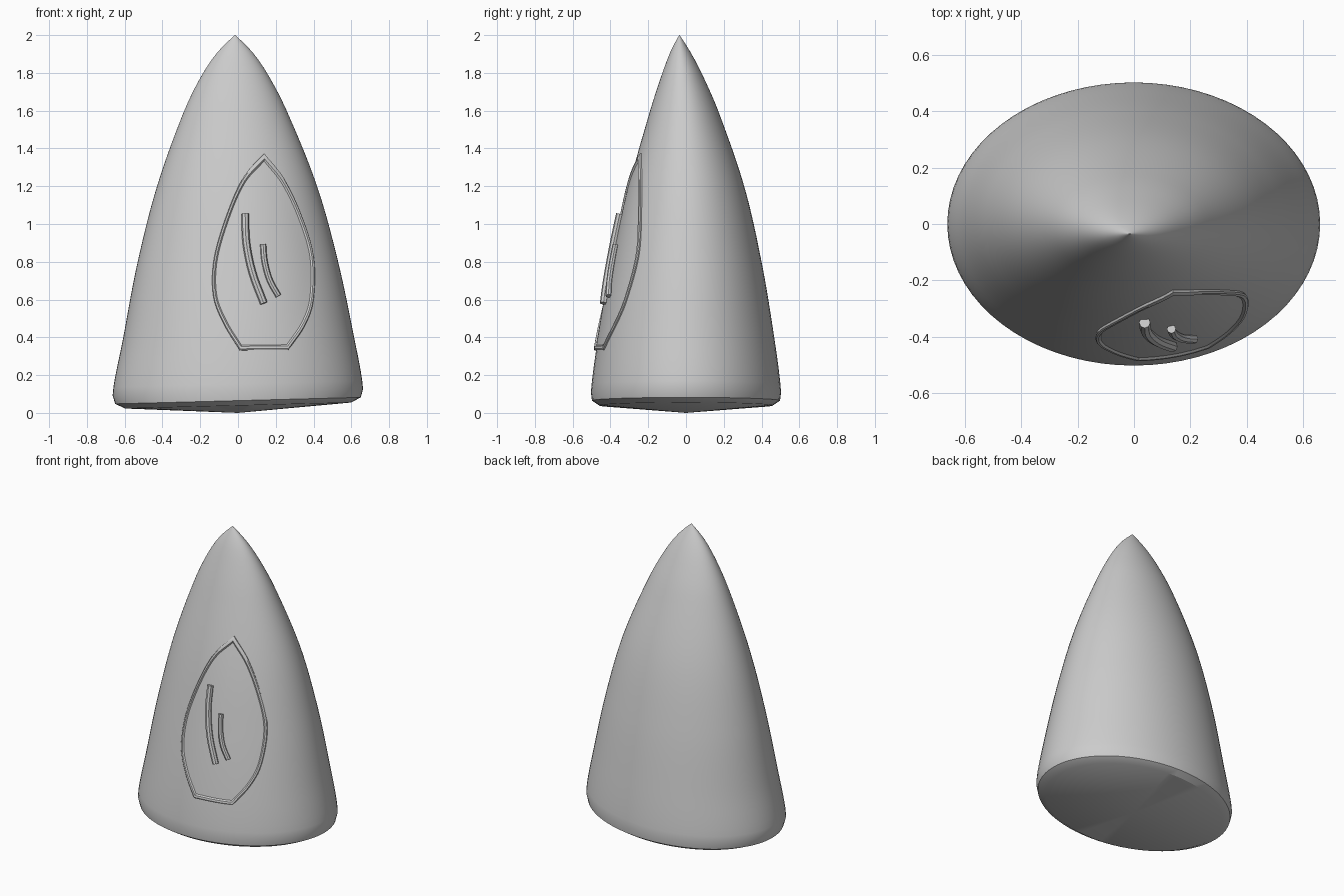
import bpy, bmesh, math
from mathutils import Vector

old = bpy.data.objects.get("Cube")
if old:
    bpy.data.objects.remove(old, do_unlink=True)


def make_material(name, value):
    mat = bpy.data.materials.new(name)
    mat.use_nodes = True
    color = (value, value, value, 1)
    mat.diffuse_color = color
    mat.node_tree.nodes["Principled BSDF"].inputs["Base Color"].default_value = color
    return mat


GREY = make_material("plain grey", 0.6)

# Body outline: height, then left, right, front and back extents
PROFILE = [
    (0.065, -0.65, 0.65, -0.498, 0.498), (0.12, -0.664, 0.662, -0.503, 0.503),
    (0.4, -0.61, 0.612, -0.465, 0.467), (0.8, -0.533, 0.528, -0.39, 0.4),
    (1.2, -0.43, 0.417, -0.302, 0.308), (1.6, -0.285, 0.257, -0.19, 0.17),
    (1.8, -0.185, 0.153, -0.125, 0.082), (1.92, -0.1, 0.068, -0.079, 0.018),
    (2.0, -0.017, -0.015, -0.036, -0.034),
]


def slope(i, k):
    a, b = PROFILE[max(i - 1, 0)], PROFILE[min(i + 1, len(PROFILE) - 1)]
    return (b[k] - a[k]) / (b[0] - a[0])


def section(z):
    """Centre and radii of the oval cross-section at height z."""
    i = max(j for j in range(len(PROFILE) - 1) if j == 0 or PROFILE[j][0] <= z)
    p, q = PROFILE[i], PROFILE[i + 1]
    h = q[0] - p[0]
    t = (z - p[0]) / h
    s = t * t * (3 - 2 * t)
    l, r, f, b = [p[k] * (1 - s) + q[k] * s
                  + h * t * (1 - t) * ((1 - t) * slope(i, k) - t * slope(i + 1, k))
                  for k in range(1, 5)]
    return (l + r) / 2, (r - l) / 2, (f + b) / 2, (b - f) / 2


def front_point(x, z, lift):
    """Point on the front of the body, lifted along its normal."""
    cx, rx, cy, ry = section(z)
    u = max(-0.98, min(0.98, (x - cx) / rx))
    y = cy - ry * math.sqrt(1 - u * u)
    normal = Vector((u / rx, (y - cy) / ry ** 2, 0.3)).normalized()
    return Vector((x, y, z)) + normal * lift


def finish(name, bm, angle):
    bmesh.ops.recalc_face_normals(bm, faces=bm.faces)
    mesh = bpy.data.meshes.new(name)
    bm.to_mesh(mesh)
    bm.free()
    mesh.materials.append(GREY)
    obj = bpy.data.objects.new(name, mesh)
    bpy.context.collection.objects.link(obj)
    bpy.ops.object.select_all(action="DESELECT")
    obj.select_set(True)
    bpy.context.view_layer.objects.active = obj
    bpy.ops.object.shade_smooth_by_angle(angle=math.radians(angle))
    return obj


def loft(bm, rings, start=None, end=None):
    """Bridge closed rings of points; cap each end with a fan to a point."""
    loops = [[bm.verts.new(p) for p in ring] for ring in rings]
    n = len(loops[0])
    for a, b in zip(loops, loops[1:]):
        for i in range(n):
            j = (i + 1) % n
            bm.faces.new((a[i], a[j], b[j], b[i]))
    for point, loop in ((start, loops[0]), (end, loops[-1])):
        if point is not None:
            tip = bm.verts.new(point)
            for i in range(n):
                bm.faces.new((loop[i], loop[(i + 1) % n], tip))


# Pointed oval body with a slightly tilted, shallow convex base
SIDES = 72


def oval(z, scale=1.0, drop=0.0):
    cx, rx, cy, ry = section(z)
    ring = []
    for i in range(SIDES):
        a = math.tau * i / SIDES
        x = cx + rx * scale * math.cos(a)
        tilt = 0.018 * x / 0.66 * (1 - z / 2)
        ring.append((x, cy + ry * scale * math.sin(a), z - drop + tilt))
    return ring


low = PROFILE[0][0]
heights = [low + (2 - low) * (i / 44) for i in range(45)]
bm = bmesh.new()
loft(bm, [oval(low, 0.92, 0.026)] + [oval(z) for z in heights],
     start=(0, 0, 0), end=(-0.016, -0.035, 2.0))
finish("body", bm, 28)


# Teardrop panel that follows the body, with a raised rim
def smooth_path(points, steps):
    """Catmull-Rom path through (x, z) points."""
    pts = [Vector(p) for p in points]
    pts = [2 * pts[0] - pts[1]] + pts + [2 * pts[-1] - pts[-2]]
    path = []
    for a, b, c, d in zip(pts, pts[1:], pts[2:], pts[3:]):
        for k in range(steps):
            t = k / steps
            path.append(b + (c - a) * t / 2 + (2 * a - 5 * b + 4 * c - d) * t * t / 2
                        + (3 * b - a - 3 * c + d) * t ** 3 / 2)
    return path + [pts[-2]]


right_edge = smooth_path([(0.137, 1.372), (0.24, 1.24), (0.33, 1.05), (0.395, 0.83),
                          (0.395, 0.6), (0.35, 0.46), (0.265, 0.333)], 6)
left_edge = smooth_path([(0.01, 0.33), (-0.075, 0.47), (-0.13, 0.62), (-0.125, 0.82),
                         (-0.055, 1.06), (0.03, 1.25), (0.137, 1.372)], 6)
bottom_edge = [Vector((0.265 - 0.255 * k / 5, 0.332)) for k in range(1, 5)]
outline = right_edge + bottom_edge + left_edge[:-1]
middle = Vector((0.137, 0.76))

bm = bmesh.new()
rings = []
for scale, lift in ((1.0, -0.01), (1.0, 0.009), (0.985, 0.013), (0.955, 0.012),
                    (0.935, 0.004), (0.8, 0.004), (0.6, 0.004), (0.4, 0.004), (0.2, 0.004)):
    ring = [middle + (p - middle) * scale for p in outline]
    rings.append([front_point(p.x, p.y, lift) for p in ring])
loft(bm, rings, end=front_point(middle.x, middle.y, 0.004))
finish("teardrop_panel", bm, 35)


# Two curved bars lying on the panel
def bar(name, points, radius):
    path = [front_point(p.x, p.y, 0.015) for p in smooth_path(points, 4)]
    rings = []
    for i, p in enumerate(path):
        along = (path[min(i + 1, len(path) - 1)] - path[max(i - 1, 0)]).normalized()
        side = along.cross(Vector((0, -1, 0))).normalized()
        out = side.cross(along)
        rings.append([p + radius * (side * math.cos(a) + out * math.sin(a))
                      for a in (math.tau * k / 8 for k in range(8))])
    bm = bmesh.new()
    loft(bm, rings, start=path[0], end=path[-1])
    finish(name, bm, 30)


bar("long_bar", [(0.037, 1.052), (0.043, 0.9), (0.075, 0.74), (0.134, 0.578)], 0.02)
bar("short_bar", [(0.13, 0.89), (0.138, 0.8), (0.165, 0.7), (0.21, 0.617)], 0.016)
